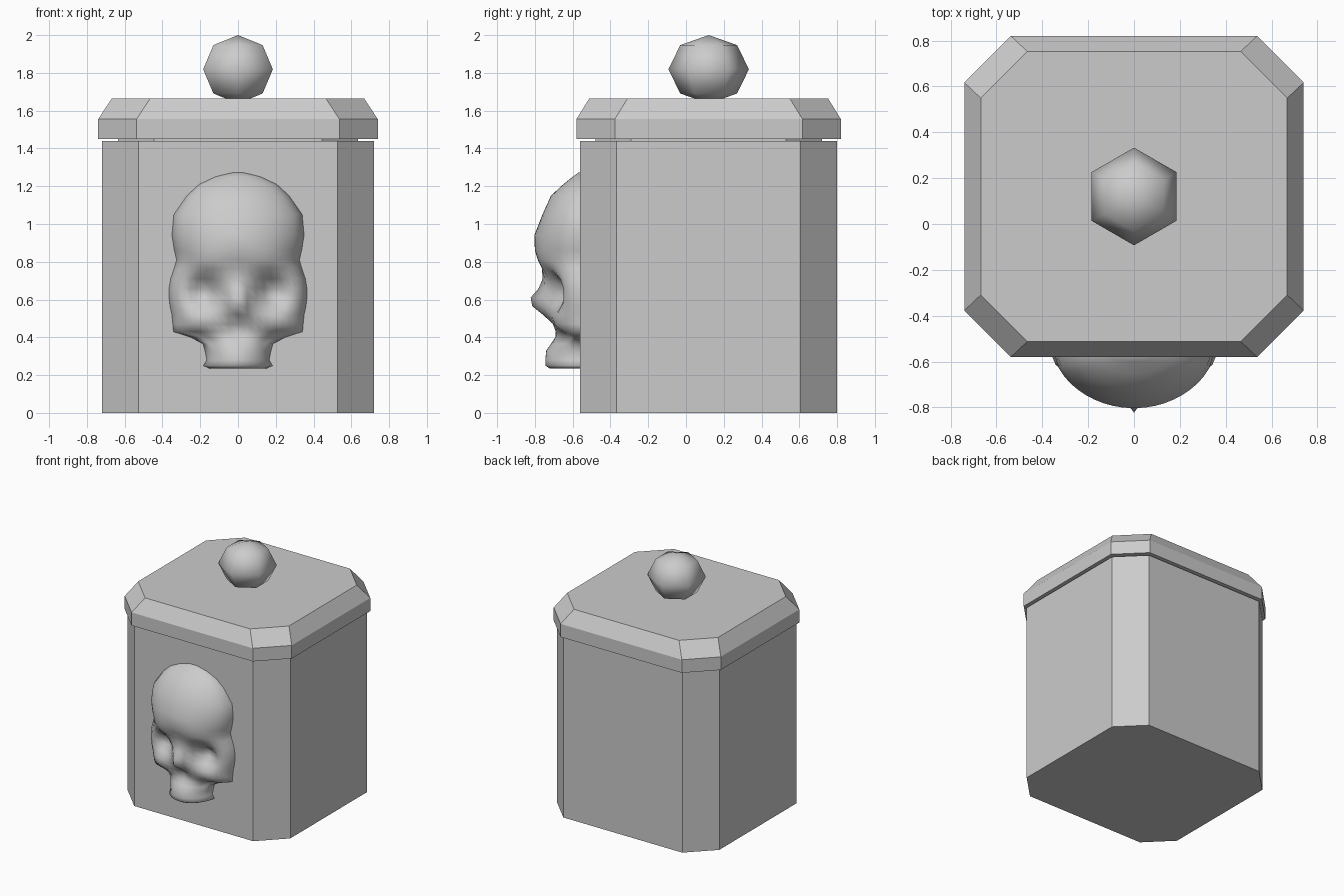
import bpy, bmesh
from math import exp

cube = bpy.data.objects.get("Cube")
if cube:
    bpy.data.objects.remove(cube)

stone = bpy.data.materials.new("grey_stone")
stone.use_nodes = True
grey = (0.6, 0.6, 0.6, 1)
stone.diffuse_color = grey
stone.node_tree.nodes["Principled BSDF"].inputs["Base Color"].default_value = grey
CY = 0.12  # centre line of the jar


def finish(name, bm, smooth=False):
    bmesh.ops.recalc_face_normals(bm, faces=bm.faces)
    for f in bm.faces:
        f.smooth = smooth
    mesh = bpy.data.meshes.new(name)
    bm.to_mesh(mesh)
    bm.free()
    mesh.materials.append(stone)
    obj = bpy.data.objects.new(name, mesh)
    bpy.context.collection.objects.link(obj)
    return obj


def bridge(bm, a, b):
    for i in range(len(a)):
        j = (i + 1) % len(a)
        bm.faces.new((a[i], a[j], b[j], b[i]))


def octagon_block(name, levels):
    """Stack of chamfered rectangles: (z, half width, half depth, chamfer)."""
    bm = bmesh.new()
    rings = []
    for z, w, d, c in levels:
        pts = [(w, d - c), (w - c, d), (c - w, d), (-w, d - c),
               (-w, c - d), (c - w, -d), (w - c, -d), (w, c - d)]
        rings.append([bm.verts.new((x, CY + y, z)) for x, y in pts])
    for a, b in zip(rings, rings[1:]):
        bridge(bm, a, b)
    bm.faces.new(rings[0])
    bm.faces.new(rings[-1])
    return finish(name, bm)


# Jar and lid
octagon_block("jar_body", [(0, 0.72, 0.68, 0.193), (1.44, 0.72, 0.68, 0.193)])
octagon_block("lid_lip", [(1.43, 0.635, 0.6, 0.19), (1.46, 0.635, 0.6, 0.19)])
octagon_block("lid", [(1.45, 0.74, 0.7, 0.203), (1.555, 0.74, 0.7, 0.203),
                      (1.665, 0.668, 0.632, 0.203)])

# Faceted knob
bm = bmesh.new()
bmesh.ops.create_uvsphere(bm, u_segments=6, v_segments=4, radius=0.213)
turned = max(v.co.x for v in bm.verts) > 0.2
for v in bm.verts:
    x, y, z = v.co
    if turned:
        x, y = -y, x
    v.co = (x, y + CY, z * 0.85 + 1.819)
finish("lid_knob", bm, True)

# Skull relief: rows of (height, half width, depth at the middle)
ROWS = [(1.272, 0.03, 0.01), (1.25, 0.12, 0.04), (1.21, 0.205, 0.09),
        (1.15, 0.27, 0.155), (1.05, 0.34, 0.2), (0.94, 0.35, 0.243),
        (0.86, 0.337, 0.24), (0.81, 0.325, 0.22), (0.765, 0.338, 0.2),
        (0.71, 0.357, 0.195), (0.66, 0.365, 0.19), (0.61, 0.365, 0.185),
        (0.565, 0.36, 0.18), (0.52, 0.35, 0.17), (0.47, 0.345, 0.15),
        (0.43, 0.342, 0.135), (0.4, 0.25, 0.135), (0.365, 0.185, 0.155),
        (0.33, 0.175, 0.18), (0.28, 0.165, 0.185), (0.25, 0.183, 0.185),
        (0.235, 0.15, 0.16)]
# Sculpted details: (x, z, x spread, z spread, push outward)
DETAILS = [(0.18, 0.64, 0.085, 0.08, -0.115),   # eye sockets
           (0.17, 0.79, 0.13, 0.035, 0.025),    # brows
           (0.24, 0.48, 0.09, 0.05, 0.03),      # cheekbones
           (0.2, 0.4, 0.06, 0.03, -0.05),       # hollows under cheeks
           (0, 0.59, 0.045, 0.07, 0.085),       # nose bridge
           (0, 0.46, 0.04, 0.04, -0.03)]        # nose opening
COLS = 20
FRONT = -0.56


def depth_at(x, z, t, mid):
    d = mid * max(0, 1 - t * t) ** 0.6
    for fx, fz, sx, sz, push in DETAILS:
        d += push * exp(-((abs(x) - fx) / sx) ** 2 - ((z - fz) / sz) ** 2) * (1 - t ** 6)
    return max(d, 0)


bm = bmesh.new()
grid = []
for z, half, mid in ROWS:
    row = []
    for i in range(COLS + 1):
        s = 2 * i / COLS - 1
        t = s * (1.4 - 0.4 * abs(s))  # closer columns near the rim
        x = half * t
        row.append(bm.verts.new((x, FRONT - depth_at(x, z, t, mid), z)))
    grid.append(row)
for a, b in zip(grid, grid[1:]):
    for i in range(COLS):
        bm.faces.new((a[i], a[i + 1], b[i + 1], b[i]))
# Rim sunk into the jar wall
rim = grid[0] + [r[-1] for r in grid[1:]] + grid[-1][-2::-1] + [r[0] for r in grid[-2:0:-1]]
sunk = [bm.verts.new((v.co.x, FRONT + 0.02, v.co.z)) for v in rim]
bridge(bm, rim, sunk)
bm.faces.new(sunk)
finish("skull_relief", bm, True)
